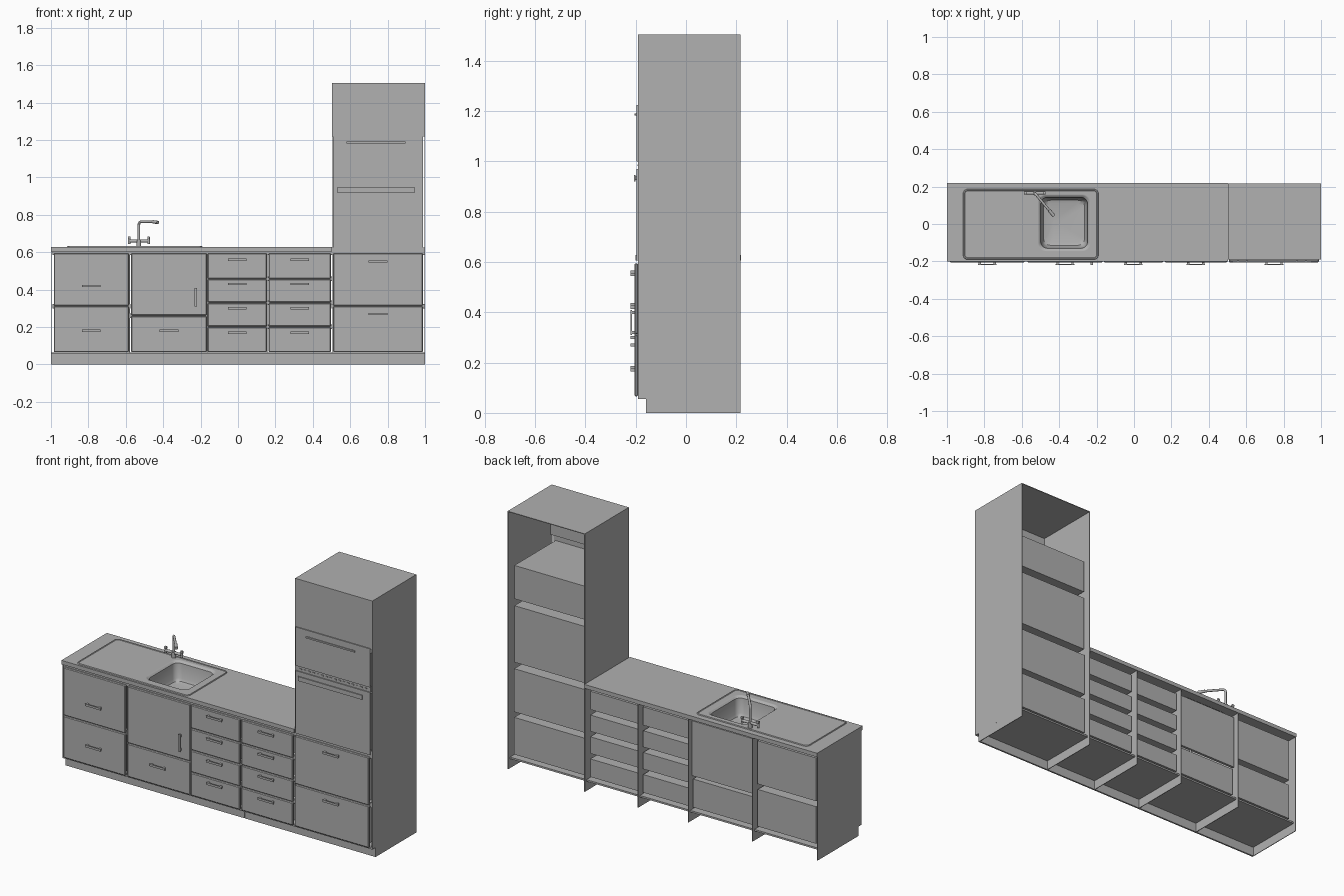
import bpy, bmesh, math
from mathutils import Vector, Matrix

old = bpy.data.objects.get("Cube")
if old:
    bpy.data.objects.remove(old)

grey = bpy.data.materials.new("plain_grey")
grey.use_nodes = True
grey.diffuse_color = (0.44, 0.44, 0.44, 1)
grey.node_tree.nodes["Principled BSDF"].inputs["Base Color"].default_value = (0.44, 0.44, 0.44, 1)


def finish(name, bm):
    bmesh.ops.recalc_face_normals(bm, faces=bm.faces)
    mesh = bpy.data.meshes.new(name)
    bm.to_mesh(mesh)
    bm.free()
    mesh.materials.append(grey)
    obj = bpy.data.objects.new(name, mesh)
    bpy.context.collection.objects.link(obj)
    return obj


def boxes(name, *spans, bevel=0):
    """Each span is (x0, x1, y0, y1, z0, z1)."""
    bm = bmesh.new()
    for x0, x1, y0, y1, z0, z1 in spans:
        mat = Matrix.Translation(((x0 + x1) / 2, (y0 + y1) / 2, (z0 + z1) / 2))
        mat = mat @ Matrix.Diagonal((x1 - x0, y1 - y0, z1 - z0, 1))
        bmesh.ops.create_cube(bm, size=1, matrix=mat)
    obj = finish(name, bm)
    if bevel:
        mod = obj.modifiers.new("edge", 'BEVEL')
        mod.width = bevel
        mod.segments = 1
    return obj


def rounded(x0, x1, y0, y1, z, r=0, n=1):
    """Rectangle loop with n points on each corner."""
    pts = []
    corners = ((x1 - r, y1 - r), (x0 + r, y1 - r), (x0 + r, y0 + r), (x1 - r, y0 + r))
    for k, (cx, cy) in enumerate(corners):
        for i in range(n):
            a = math.pi / 2 * (k + (i / (n - 1) if n > 1 else 0))
            pts.append((cx + r * math.cos(a), cy + r * math.sin(a), z) if r else (cx, cy, z))
    return pts


def ring_loft(name, loops):
    """Skin the loops in order and join the last to the first."""
    bm = bmesh.new()
    rows = [[bm.verts.new(p) for p in loop] for loop in loops]
    n = len(rows[0])
    for a, b in zip(rows, rows[1:] + rows[:1]):
        for i in range(n):
            j = (i + 1) % n
            bm.faces.new((a[i], a[j], b[j], b[i]))
    return finish(name, bm)


def rod(name, start, end, r, sides=16):
    start, end = Vector(start), Vector(end)
    d = end - start
    mat = Matrix.Translation((start + end) / 2) @ d.to_track_quat('Z', 'Y').to_matrix().to_4x4()
    bm = bmesh.new()
    bmesh.ops.create_cone(bm, cap_ends=True, segments=sides, radius1=r, radius2=r,
                          depth=d.length, matrix=mat)
    return smooth(finish(name, bm))


def smooth(obj):
    bpy.ops.object.select_all(action='DESELECT')
    obj.select_set(True)
    bpy.context.view_layer.objects.active = obj
    bpy.ops.object.shade_smooth_by_angle(angle=math.radians(40))
    return obj


FRONT, BACK, FACE = -0.19, 0.216, -0.205
T = 0.004


# Upright panels, notched at the toe
def upright(name, x, top):
    boxes(name, (x, x + T, FRONT, BACK, 0.055, top), (x, x + T, -0.16, BACK, 0, 0.055))


for name, x in (("left_end", -1), ("sink_left", -0.582), ("sink_right", -0.167),
                ("drawer_divider", 0.157)):
    upright(name + "_panel", x, 0.605)
upright("tall_left_panel", 0.502, 1.505)
upright("tall_right_panel", 1 - T, 1.505)

# Toe kick and cabinet floors
boxes("plinth_left", (-1 + T, 0.154, -0.16, -0.15, 0, 0.056))
boxes("plinth_right", (0.156, 1 - T, -0.16, -0.15, 0, 0.056))
boxes("cabinet_floor", (-1 + T, 1 - T, FRONT, 0.2, 0.055, 0.065))


# Bar handles
def handle(name, x, z, vertical=False):
    h, t = 0.05, 0.006
    if vertical:
        boxes(name, (x - t, x + t, -0.22, -0.214, z - h, z + h),
              *[(x - t, x + t, -0.216, FACE, z + s - t, z + s + t) for s in (-0.04, 0.04)])
    else:
        boxes(name, (x - h, x + h, -0.22, -0.214, z - t, z + t),
              *[(x + s - t, x + s + t, -0.216, FACE, z - t, z + t) for s in (-0.04, 0.04)])


# Rail that closes the gap above a front
def rail(name, x0, x1, z):
    boxes(name + "_rail", (x0 - 0.008, x1 + 0.008, FRONT, FRONT + 0.01, z - 0.01, z + 0.014))


# Drawer: front plate, box behind it, rail and handle
def drawer(name, x0, x1, z0, z1, handle_z):
    boxes(name + "_front", (x0, x1, FACE, FRONT, z0, z1), bevel=0.004)
    boxes(name + "_box", (x0 + 0.012, x1 - 0.012, FRONT, 0.19, z0 + 0.016, z1 - 0.012))
    rail(name, x0, x1, z1)
    handle(name + "_handle", (x0 + x1) / 2, handle_z)


drawer("left_lower_drawer", -0.985, -0.584, 0.066, 0.31, 0.18)
drawer("left_upper_drawer", -0.985, -0.584, 0.314, 0.594, 0.42)
drawer("sink_drawer", -0.571, -0.167, 0.066, 0.259, 0.18)
drawer("tall_lower_drawer", 0.508, 0.988, 0.066, 0.31, 0.27)
drawer("tall_upper_drawer", 0.508, 0.988, 0.314, 0.594, 0.55)
levels = (0.066, 0.203, 0.332, 0.459, 0.598)
for i, hz in enumerate((0.17, 0.30, 0.43, 0.56)):
    for side, x0, x1 in (("middle", -0.162, 0.155), ("right", 0.164, 0.497)):
        drawer(f"{side}_drawer_{i + 1}", x0, x1, levels[i], levels[i + 1] - 0.004, hz)

# Sink cabinet door and back
boxes("sink_door", (-0.571, -0.167, FACE, FRONT, 0.263, 0.594), bevel=0.004)
boxes("sink_back_panel", (-0.571, -0.172, 0.175, 0.19, 0.265, 0.585))
rail("sink_door", -0.571, -0.167, 0.594)
handle("sink_door_handle", -0.226, 0.36, vertical=True)

# Tall cabinet: top, upper front, rail and built-in ovens
boxes("tall_top", (0.502 + T, 1 - T, FRONT, BACK, 1.505 - T, 1.505))
boxes("tall_upper_front", (0.502 + T, 1 - T, FRONT, -0.175, 1.22, 1.505 - T))
boxes("tall_rail", (0.502 + T, 1 - T, FRONT, -0.175, 0.59, 0.625))
boxes("oven_door", (0.508, 0.99, -0.196, FRONT, 0.605, 0.97))
boxes("oven_body", (0.525, 0.975, FRONT, 0.19, 0.62, 0.95))
boxes("oven_handle", (0.53, 0.945, -0.206, -0.2, 0.92, 0.945),
      *[(x, x + 0.012, -0.202, -0.195, 0.926, 0.939) for x in (0.55, 0.913)])
boxes("vent_strip", (0.508, 0.99, FRONT, -0.18, 0.97, 1.0),
      *[(0.53 + i * 0.028, 0.545 + i * 0.028, -0.193, FRONT, 0.982, 0.988) for i in range(16)])
boxes("microwave_door", (0.508, 0.99, -0.196, FRONT, 1.0, 1.225))
boxes("microwave_body", (0.525, 0.975, FRONT, 0.19, 0.99, 1.185))
boxes("microwave_handle", (0.58, 0.895, -0.205, -0.2, 1.182, 1.191),
      *[(x, x + 0.008, -0.202, -0.195, 1.183, 1.19) for x in (0.6, 0.867)])

# Worktop with sink opening
outer, hole = (-1, 0.502, -0.2, 0.219), (-0.518, -0.225, -0.15, 0.165)
ring_loft("worktop", [rounded(*outer, 0.605), rounded(*outer, 0.628),
                      rounded(*hole, 0.628), rounded(*hole, 0.605)])


# Sink: sheet with a slim raised lip, lofted down into the bowl
def sheet(inset, z):
    return rounded(-0.914 + inset, -0.19 - inset, -0.19 + inset, 0.187 - inset, z, 0.025 - inset, 8)


def bowl(inset, z, r):
    return rounded(-0.511 + inset, -0.236 - inset, -0.142 + inset, 0.155 - inset, z, r, 8)


def outlet(z):
    return rounded(-0.434, -0.406, -0.009, 0.019, z, 0.0138, 8)


smooth(ring_loft("sink", [
    sheet(0, 0.6285), sheet(0.002, 0.634), sheet(0.008, 0.634), sheet(0.01, 0.632),
    sheet(0.012, 0.632), bowl(-0.004, 0.632, 0.044), bowl(0, 0.632, 0.04),
    bowl(0.005, 0.628, 0.036), bowl(0.012, 0.622, 0.036),
    bowl(0.02, 0.54, 0.036), bowl(0.028, 0.525, 0.036), bowl(0.045, 0.52, 0.03),
    outlet(0.518), outlet(0.513), bowl(0.04, 0.515, 0.03),
    bowl(0.016, 0.535, 0.036), bowl(0.002, 0.625, 0.036), bowl(0, 0.6285, 0.038)]))
rod("drain", (-0.42, 0.005, 0.514), (-0.42, 0.005, 0.524), 0.016, 20)

# Mixer tap: foot, cross body, knobs and curved spout
tx, ty = -0.53, 0.165
rod("tap_foot", (tx, ty, 0.63), (tx, ty, 0.665), 0.012)
rod("tap_body", (tx - 0.05, ty, 0.66), (tx + 0.05, ty, 0.66), 0.008)
for side, s in (("left", 1), ("right", -1)):
    x = tx + s * 0.052
    rod(f"tap_{side}_knob", (x, ty, 0.645), (x, ty, 0.682), 0.007)
    rod(f"tap_{side}_lever", (x - 0.006, ty, 0.676), (x + 0.006, ty, 0.676), 0.008)
path = [(tx, ty, 0.66), (tx, ty, 0.72), (tx, ty, 0.764), (tx + 0.03, ty - 0.036, 0.762),
        (tx + 0.07, ty - 0.084, 0.764), (tx + 0.1, ty - 0.12, 0.76)]
curve = bpy.data.curves.new("tap_spout", 'CURVE')
curve.dimensions = '3D'
curve.bevel_depth = 0.007
curve.bevel_resolution = 3
curve.use_fill_caps = True
spline = curve.splines.new('NURBS')
spline.points.add(len(path) - 1)
for point, co in zip(spline.points, path):
    point.co = (*co, 1)
spline.order_u = 3
spline.use_endpoint_u = True
curve.materials.append(grey)
bpy.context.collection.objects.link(bpy.data.objects.new("tap_spout", curve))
rod("tap_nozzle", (tx + 0.075, ty - 0.09, 0.763), (tx + 0.102, ty - 0.122, 0.759), 0.009)
